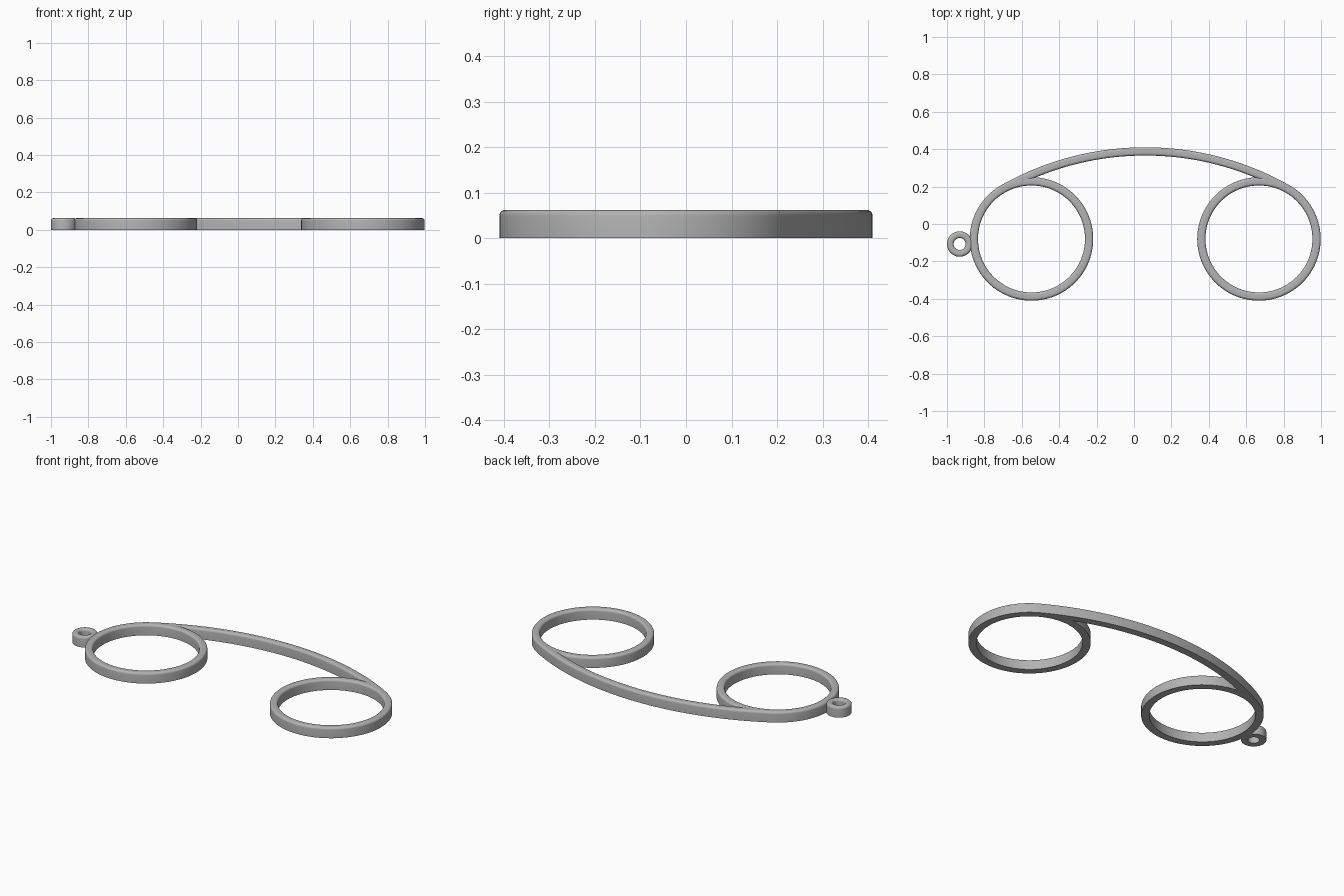
import bpy, bmesh
from math import sin, cos, pi, atan2, hypot

cube = bpy.data.objects.get("Cube")
if cube:
    bpy.data.objects.remove(cube)

HEIGHT, FILLET, BAND = 0.062, 0.013, 0.044
RING_R, RING_Y, MID_X, HALF_SPAN, TOP_Y = 0.33, -0.08, 0.06, 0.608, 0.41

grey = bpy.data.materials.new("satin grey")
grey.use_nodes = True
colour = (0.45, 0.45, 0.45, 1)
grey.diffuse_color = colour
grey.node_tree.nodes["Principled BSDF"].inputs["Base Color"].default_value = colour


def band_profile(r_in, r_out, steps=5):
    """Flat-bottomed strip section with rounded upper edges, as (radius, z)."""
    pts = [(r_in, 0), (r_out, 0)]
    for centre, start in ((r_out - FILLET, 0), (r_in + FILLET, pi / 2)):
        for i in range(steps + 1):
            a = start + pi / 2 * i / steps
            pts.append((centre + FILLET * cos(a), HEIGHT - FILLET + FILLET * sin(a)))
    return pts


def sweep(name, centre, r_in, r_out, start=0, end=2 * pi, steps=96):
    """Sweep the strip section round a centre, closed or as an open arc."""
    closed = end - start > 2 * pi - 0.001
    profile = band_profile(r_in, r_out)
    bm = bmesh.new()
    rows = []
    for i in range(steps if closed else steps + 1):
        a = start + (end - start) * i / steps
        rows.append([bm.verts.new((centre[0] + r * cos(a), centre[1] + r * sin(a), z))
                     for r, z in profile])
    n = len(profile)
    for i in range(steps):
        a, b = rows[i], rows[(i + 1) % len(rows)]
        for j in range(n):
            k = (j + 1) % n
            bm.faces.new((a[j], a[k], b[k], b[j]))
    if not closed:
        bm.faces.new(rows[0])
        bm.faces.new(rows[-1])
    bmesh.ops.recalc_face_normals(bm, faces=bm.faces)
    mesh = bpy.data.meshes.new(name)
    bm.to_mesh(mesh)
    bm.free()
    mesh.materials.append(grey)
    obj = bpy.data.objects.new(name, mesh)
    bpy.context.collection.objects.link(obj)
    bpy.ops.object.select_all(action="DESELECT")
    obj.select_set(True)
    bpy.context.view_layer.objects.active = obj
    bpy.ops.object.shade_smooth_by_angle(angle=pi / 6)


# Two large rings
for side, name in ((-1, "right_ring"), (1, "left_ring")):
    sweep(name, (MID_X + side * HALF_SPAN, RING_Y), RING_R - BAND, RING_R)

# Bridge: a wide arc tangent to the outside of both rings
drop = TOP_Y - RING_Y
bridge_r = (HALF_SPAN ** 2 + drop ** 2 - RING_R ** 2) / (2 * (drop - RING_R))
bridge_y = TOP_Y - bridge_r
half_angle = atan2(HALF_SPAN, RING_Y - bridge_y)
sweep("bridge", (MID_X, bridge_y), bridge_r - BAND, bridge_r,
      pi / 2 - half_angle, pi / 2 + half_angle)

# Small hanging loop on the right ring
sweep("hanging_loop", (-0.932, -0.107), 0.032, 0.068, steps=48)
